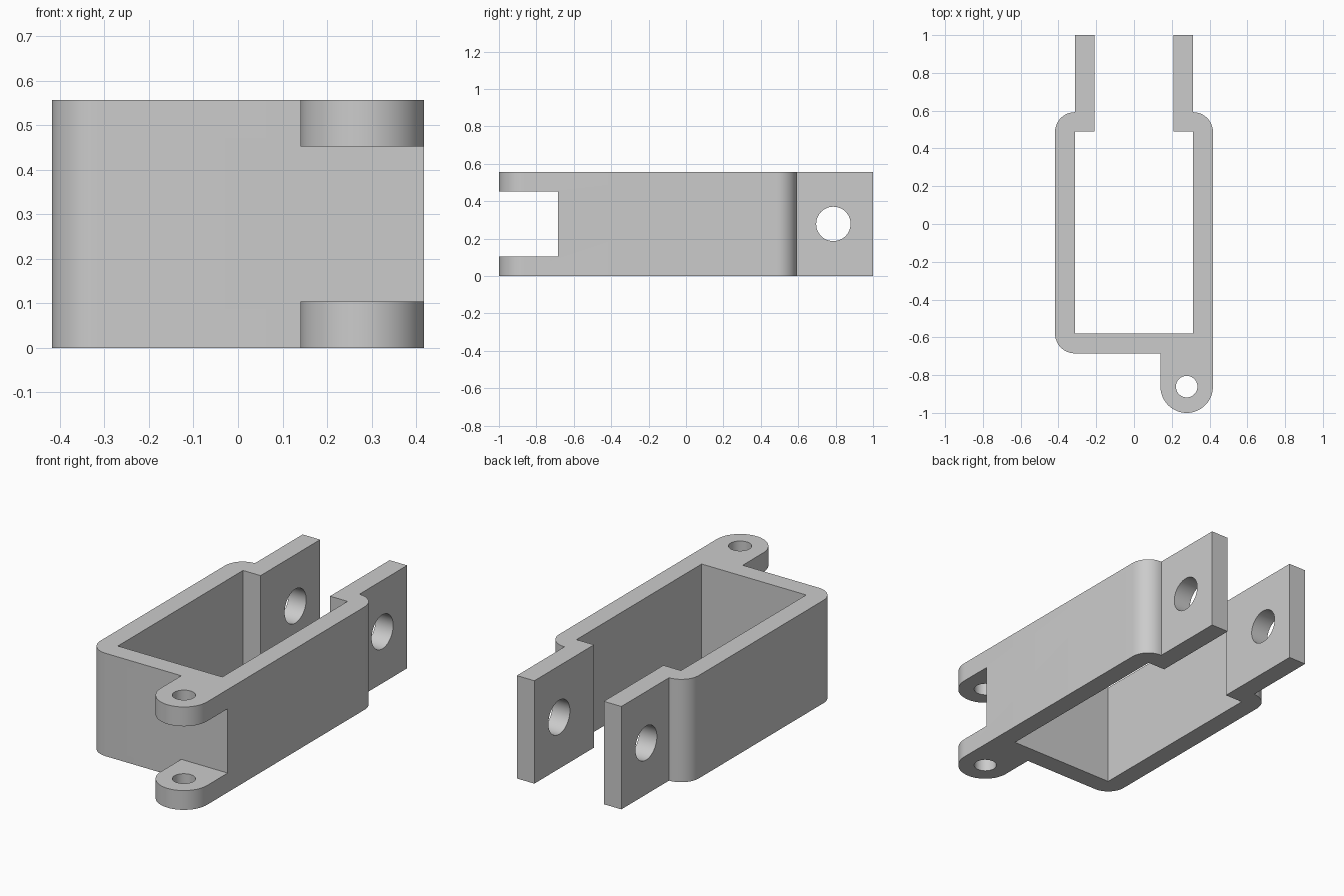
import bpy, bmesh
from math import sin, cos, pi, radians
from mathutils import Matrix

if "Cube" in bpy.data.objects:
    bpy.data.objects.remove(bpy.data.objects["Cube"])

HEIGHT = 0.557
OUT_X, IN_X, TAB_X = 0.418, 0.313, 0.208       # half widths
FRONT, BACK = -0.685, 0.592                    # outer ends of the box
IN_FRONT, IN_BACK = -0.581, 0.49               # inner ends of the box
R = OUT_X - IN_X                               # corner radius
LUG_R = 0.139
LUG_X, LUG_Y = OUT_X - LUG_R, -1 + LUG_R

grey = bpy.data.materials.new("plain grey")
grey.use_nodes = True
grey.diffuse_color = (0.6, 0.6, 0.6, 1)
grey.node_tree.nodes["Principled BSDF"].inputs["Base Color"].default_value = grey.diffuse_color


def make_object(name, bm):
    bmesh.ops.recalc_face_normals(bm, faces=bm.faces)
    mesh = bpy.data.meshes.new(name)
    bm.to_mesh(mesh)
    bm.free()
    mesh.materials.append(grey)
    obj = bpy.data.objects.new(name, mesh)
    bpy.context.collection.objects.link(obj)
    return obj


def arc(cx, cy, r, start, end, steps):
    angles = [radians(start + (end - start) * i / steps) for i in range(steps + 1)]
    return [(cx + r * cos(a), cy + r * sin(a)) for a in angles]


def cylinder(name, location, radius, depth, axis=None):
    bm = bmesh.new()
    turn = Matrix.Rotation(pi / 2, 4, axis) if axis else Matrix()
    bmesh.ops.create_cone(bm, cap_ends=True, segments=48, radius1=radius, radius2=radius,
                          depth=depth, matrix=Matrix.Translation(location) @ turn)
    return make_object(name, bm)


# Plan outline: open box, two rear tabs and the front lug
outline = (
    [(TAB_X, IN_BACK), (TAB_X, 1), (IN_X, 1)]
    + arc(IN_X, BACK - R, R, 90, 0, 12)
    + arc(LUG_X, LUG_Y, LUG_R, 0, -180, 32)
    + [(LUG_X - LUG_R, FRONT)]
    + arc(-IN_X, FRONT + R, R, 270, 180, 12)
    + arc(-IN_X, BACK - R, R, 180, 90, 12)
    + [(-IN_X, 1), (-TAB_X, 1), (-TAB_X, IN_BACK), (-IN_X, IN_BACK),
       (-IN_X, IN_FRONT), (IN_X, IN_FRONT), (IN_X, IN_BACK)]
)
bm = bmesh.new()
base = bm.faces.new([bm.verts.new((x, y, 0)) for x, y in outline])
rise = bmesh.ops.extrude_face_region(bm, geom=[base], use_keep_orig=True)
bmesh.ops.translate(bm, vec=(0, 0, HEIGHT),
                    verts=[g for g in rise["geom"] if isinstance(g, bmesh.types.BMVert)])
bracket = make_object("hinge_bracket", bm)

# Slot that splits the front lug into an upper and a lower ear
bm = bmesh.new()
bmesh.ops.create_cube(bm, size=1, matrix=Matrix.Translation((LUG_X, FRONT - 0.25, HEIGHT / 2))
                      @ Matrix.Diagonal((0.5, 0.5, 0.348, 1)))
cutters = [
    make_object("lug_slot_cutter", bm),
    cylinder("pin_hole_cutter", (LUG_X, LUG_Y, HEIGHT / 2), 0.057, 1),
    cylinder("tab_hole_cutter", (0, 0.788, HEIGHT / 2), 0.092, 1, "Y"),
]
for cutter in cutters:
    cutter.hide_render = True
    cutter.hide_viewport = True
    cut = bracket.modifiers.new(cutter.name, "BOOLEAN")
    cut.operation = "DIFFERENCE"
    cut.solver = "EXACT"
    cut.object = cutter

# Bake the cuts, drop the cutters, then smooth the rounded walls
bpy.context.view_layer.update()
evaluated = bracket.evaluated_get(bpy.context.evaluated_depsgraph_get())
finished = bpy.data.meshes.new_from_object(evaluated)
bracket.modifiers.clear()
bracket.data = finished
for cutter in cutters:
    bpy.data.objects.remove(cutter)
bpy.ops.object.select_all(action="DESELECT")
bracket.select_set(True)
bpy.context.view_layer.objects.active = bracket
bpy.ops.object.shade_smooth_by_angle(angle=radians(30))
